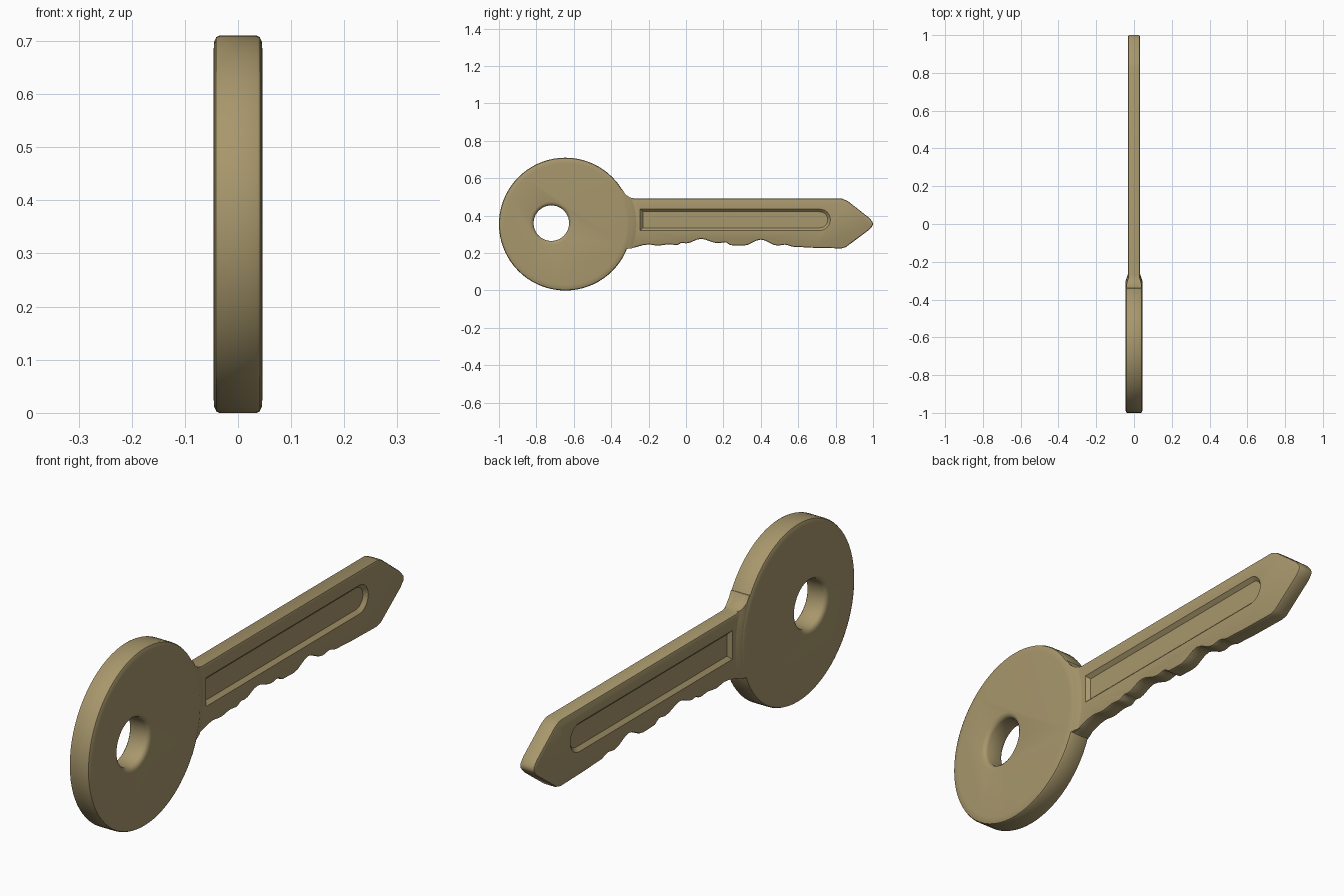
import bpy, bmesh, math

old = bpy.data.objects.get("Cube")
if old:
    bpy.data.objects.remove(old, do_unlink=True)

brass = bpy.data.materials.new("brass")
brass.use_nodes = True
COLOUR = (0.39, 0.31, 0.15, 1)
brass.diffuse_color = COLOUR
brass.node_tree.nodes["Principled BSDF"].inputs["Base Color"].default_value = COLOUR

HEAD = (-0.645, 0.355)   # y, z of the disc centre
HOLE = (-0.72, 0.36)


def make(name, rings):
    """Bridge matching closed rings of points and cap both ends."""
    bm = bmesh.new()
    loops = [[bm.verts.new(p) for p in ring] for ring in rings]
    for a, b in zip(loops, loops[1:]):
        for i in range(len(a)):
            j = (i + 1) % len(a)
            bm.faces.new((a[i], a[j], b[j], b[i]))
    bm.faces.new(loops[0])
    bm.faces.new(loops[-1])
    bmesh.ops.recalc_face_normals(bm, faces=bm.faces[:])
    mesh = bpy.data.meshes.new(name)
    bm.to_mesh(mesh)
    bm.free()
    mesh.materials.append(brass)
    obj = bpy.data.objects.new(name, mesh)
    bpy.context.collection.objects.link(obj)
    return obj


def disc(name, centre, profile, sides):
    """Turn a (radius, half thickness) profile about x, mirrored in x."""
    full = [(r, -x) for r, x in profile] + [(r, x) for r, x in reversed(profile)]
    turns = [2 * math.pi * i / sides for i in range(sides)]
    return make(name, [[(x, centre[0] + r * math.cos(t), centre[1] + r * math.sin(t))
                        for t in turns] for r, x in full])


def prism(name, outline, x0, x1):
    return make(name, [[(x, y, z) for y, z in outline] for x in (x0, x1)])


def cut(obj, tool, operation="DIFFERENCE"):
    mod = obj.modifiers.new("cut", "BOOLEAN")
    mod.operation, mod.object, mod.solver = operation, tool, "EXACT"
    tool.hide_render = True
    tools.append(tool)


def groove_outline(inset):
    """Slot with a square start and a round end."""
    mid, half = 0.378, 0.057 - inset
    arc = [math.pi * (i / 12 - 0.5) for i in range(13)]
    return ([(-0.245 + inset, mid - half)]
            + [(0.715 + half * math.cos(t), mid + half * math.sin(t)) for t in arc]
            + [(-0.245 + inset, mid + half)])


tools = []

# Round head with a softened rim and an off-centre ring hole
head = disc("head", HEAD, [(0.325, 0.046), (0.343, 0.045), (0.352, 0.041), (0.355, 0.035)], 72)
cut(head, disc("hole_cutter", HOLE, [(0.118, 0.06), (0.118, 0.047), (0.106, 0.044),
                                     (0.098, 0.038), (0.095, 0.03)], 40))

# Blade outline: wavy cut edge below, pointed tip, flare into the head
teeth = [(-0.32, 0.222), (-0.2, 0.246), (-0.15, 0.24), (-0.09, 0.247), (-0.05, 0.243),
         (-0.02, 0.255), (0.0, 0.252), (0.08, 0.276), (0.17, 0.253), (0.21, 0.258),
         (0.24, 0.242), (0.31, 0.24), (0.4, 0.272), (0.49, 0.24), (0.53, 0.245),
         (0.58, 0.233), (0.7, 0.228)]
edge = []
for (y0, z0), (y1, z1) in zip(teeth, teeth[1:]):
    for k in range(4):
        edge.append((y0 + (y1 - y0) * k / 4,
                     z0 + (z1 - z0) * (1 - math.cos(math.pi * k / 4)) / 2))
tip = [(0.7, 0.228), (0.83, 0.225), (0.855, 0.232), (0.98, 0.325), (0.997, 0.345),
       (1.0, 0.355), (0.997, 0.367), (0.98, 0.388), (0.865, 0.478), (0.835, 0.491)]
flare = [(-0.27, 0.491), (-0.3, 0.497), (-0.325, 0.515), (-0.34, 0.54)]
root = [(-0.45, 0.54), (-0.45, 0.17), (-0.345, 0.17), (-0.33, 0.205)]
outline = root + edge + tip + flare
blade = prism("blade", outline, -0.032, 0.032)
bevel = blade.modifiers.new("soft edges", "BEVEL")
bevel.width, bevel.segments, bevel.angle_limit = 0.008, 2, math.radians(50)

# Long groove on each side of the blade
for side, word in ((1, "left"), (-1, "right")):
    cut(blade, make(word + "_groove_cutter",
                    [[(side * x, y, z) for y, z in groove_outline(inset)]
                     for x, inset in ((0.018, 0.014), (0.032, 0.0), (0.05, 0.0))]))

# Sloped collar easing the thick head into the thin blade
neck = disc("neck", HEAD, [(0.3, 0.043), (0.346, 0.043), (0.364, 0.038), (0.385, 0.03)], 72)
cut(neck, prism("neck_trimmer", root + edge[:8] + [(-0.2, 0.25), (-0.2, 0.491)] + flare,
                -0.1, 0.1), "INTERSECT")

# Bake the modifiers, drop the cutters, shade smoothly
parts = [head, blade, neck]
bpy.context.view_layer.update()
graph = bpy.context.evaluated_depsgraph_get()
baked = [bpy.data.meshes.new_from_object(p.evaluated_get(graph)) for p in parts]
for part, mesh in zip(parts, baked):
    part.modifiers.clear()
    part.data = mesh
for tool in tools:
    bpy.data.objects.remove(tool, do_unlink=True)
bpy.ops.object.select_all(action="DESELECT")
for part in parts:
    part.select_set(True)
bpy.context.view_layer.objects.active = head
bpy.ops.object.shade_smooth_by_angle(angle=math.radians(35))
